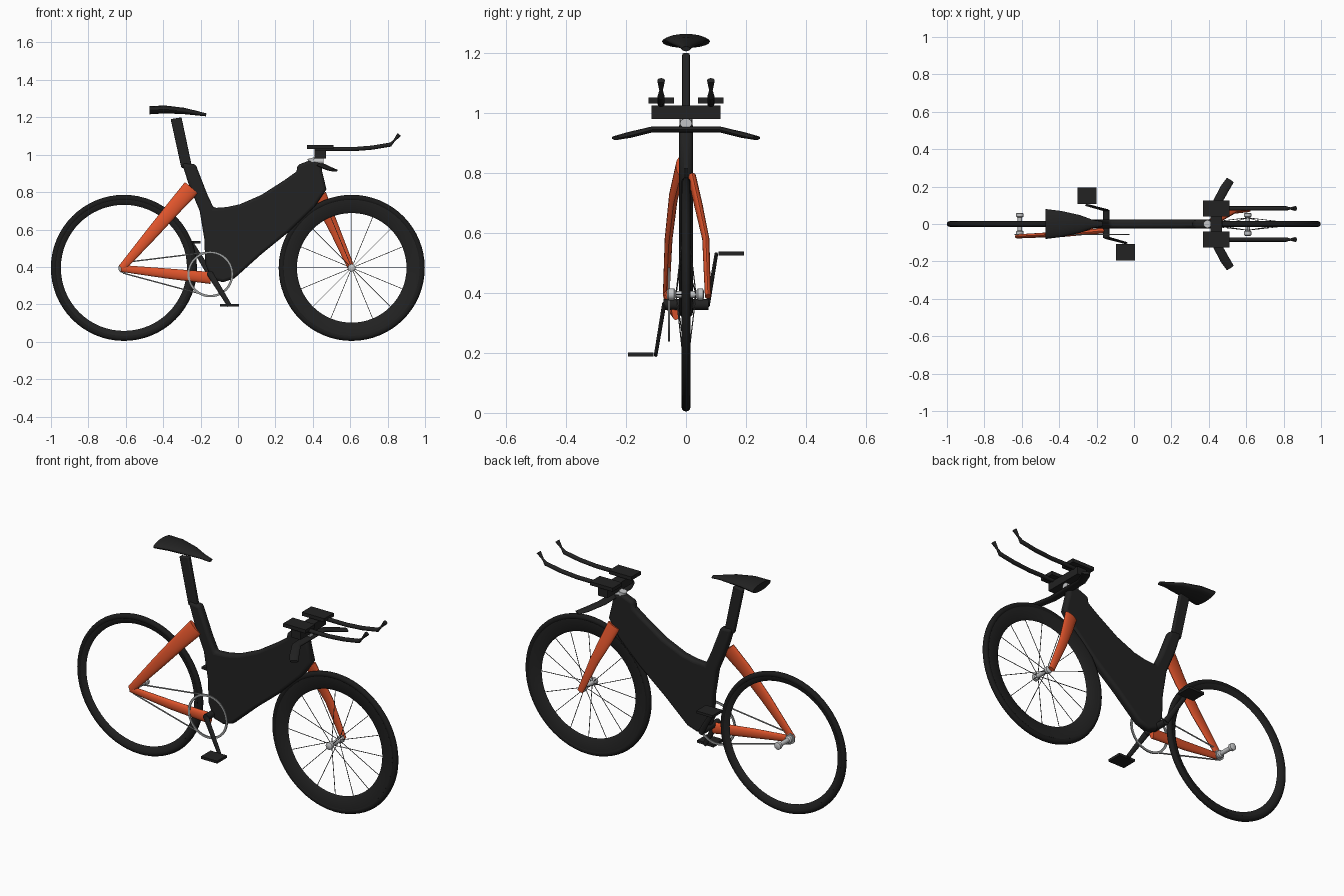
import bpy, bmesh, math
from mathutils import Vector

if "Cube" in bpy.data.objects:
    bpy.data.objects.remove(bpy.data.objects["Cube"])


def material(name, colour, rough=0.5):
    m = bpy.data.materials.new(name)
    m.use_nodes = True
    m.diffuse_color = (*colour, 1)
    bsdf = m.node_tree.nodes["Principled BSDF"]
    bsdf.inputs["Base Color"].default_value = (*colour, 1)
    bsdf.inputs["Roughness"].default_value = rough
    return m


BLACK = material("frame black", (0.016, 0.016, 0.016))
RUBBER = material("tyre black", (0.011, 0.011, 0.011))
ORANGE = material("orange paint", (0.75, 0.09, 0.025))
SILVER = material("silver metal", (0.55, 0.56, 0.57))
STEEL = material("chain grey", (0.33, 0.34, 0.34))
SPOKE = material("spoke grey", (0.1, 0.1, 0.1))


def finish(name, bm, mat, smooth=True):
    bmesh.ops.recalc_face_normals(bm, faces=bm.faces)
    mesh = bpy.data.meshes.new(name)
    bm.to_mesh(mesh)
    bm.free()
    mesh.materials.append(mat)
    ob = bpy.data.objects.new(name, mesh)
    bpy.context.collection.objects.link(ob)
    if smooth:
        bpy.ops.object.select_all(action="DESELECT")
        bpy.context.view_layer.objects.active = ob
        ob.select_set(True)
        bpy.ops.object.shade_smooth_by_angle(angle=math.radians(40))
    return ob


def bridge(bm, rings):
    for a, b in zip(rings, rings[1:]):
        for i in range(len(a)):
            j = (i + 1) % len(a)
            bm.faces.new((a[i], a[j], b[j], b[i]))
    bm.faces.new(rings[0])
    bm.faces.new(rings[-1])


def tube(name, path, sizes, mat, ref=(0, 1, 0), sides=16):
    """Elliptical tube; each size is (radius along ref, radius across ref)."""
    bm = bmesh.new()
    pts = [Vector(p) for p in path]
    rings = []
    for i, p in enumerate(pts):
        t = (pts[min(i + 1, len(pts) - 1)] - pts[max(i - 1, 0)]).normalized()
        across = t.cross(Vector(ref)).normalized()
        along = across.cross(t)
        a, b = sizes[i] if isinstance(sizes, list) else sizes
        angles = [math.tau * k / sides for k in range(sides)]
        rings.append([bm.verts.new(p + along * a * math.cos(w) + across * b * math.sin(w))
                      for w in angles])
    bridge(bm, rings)
    return finish(name, bm, mat)


def lathe(name, centre, profile, mat, steps=64):
    """Closed (radius, y) profile turned around the y axis."""
    bm = bmesh.new()
    c = Vector(centre)
    rings = []
    for k in range(steps):
        w = math.tau * k / steps
        rings.append([bm.verts.new(c + Vector((r * math.cos(w), y, r * math.sin(w))))
                      for r, y in profile])
    n = len(profile)
    for k in range(steps):
        a, b = rings[k], rings[(k + 1) % steps]
        for i in range(n):
            bm.faces.new((a[i], a[(i + 1) % n], b[(i + 1) % n], b[i]))
    return finish(name, bm, mat)


def plate(name, outline, half, mat, bevel):
    """Side outline in x and z, thickened along y."""
    bm = bmesh.new()
    bridge(bm, [[bm.verts.new((x, y, z)) for x, z in outline] for y in (-half, half)])
    ob = finish(name, bm, mat)
    mod = ob.modifiers.new("rounded edges", "BEVEL")
    mod.width, mod.segments = bevel, 4
    mod.limit_method, mod.angle_limit = "ANGLE", math.radians(60)
    return ob


def box(name, centre, size, mat):
    bm = bmesh.new()
    bmesh.ops.create_cube(bm, size=1)
    for v in bm.verts:
        v.co = Vector(centre) + Vector(a * b for a, b in zip(v.co, size))
    return finish(name, bm, mat, False)


# Wheels: tyre, rim and a dumbbell hub
AXLE = 0.395
for side, x, inner in (("rear", -0.61, 0.337), ("front", 0.608, 0.293)):
    ring = [(0.374 + 0.0165 * math.cos(math.tau * k / 12), 0.0155 * math.sin(math.tau * k / 12))
            for k in range(12)]
    lathe(side + "_tyre", (x, 0, AXLE), ring, RUBBER)
    mid = inner + 0.012
    lathe(side + "_rim", (x, 0, AXLE),
          [(inner, 0), (mid, 0.009), (0.364, 0.012), (0.364, -0.012), (mid, -0.009)], BLACK)
    ys = (-0.064, -0.058, -0.04, -0.034, 0.034, 0.04, 0.056, 0.06)
    radii = (0.012, 0.02, 0.02, 0.012, 0.012, 0.02, 0.02, 0.012)
    tube(side + "_hub", [(x, y, AXLE) for y in ys], [(r, r) for r in radii], SILVER, (0, 0, 1))

for k in range(16):
    w = math.tau * k / 16
    c, s = math.cos(w), math.sin(w)
    y = 0.032 if k % 2 else -0.032
    tube("front_spoke", [(0.608 + 0.012 * c, y, AXLE + 0.012 * s),
                         (0.608 + 0.3 * c, 0, AXLE + 0.3 * s)], (0.0018, 0.0018), SPOKE, sides=6)

# Frame body and seat post
plate("frame_body", [
    (-0.30, 0.955), (-0.227, 0.95), (-0.165, 0.79), (-0.13, 0.715), (-0.06, 0.72), (0.01, 0.735),
    (0.125, 0.785), (0.25, 0.865), (0.313, 0.91), (0.318, 0.945), (0.39, 0.972), (0.445, 0.955),
    (0.45, 0.91), (0.473, 0.815), (0.41, 0.72), (0.275, 0.59), (0.125, 0.468), (-0.02, 0.338),
    (-0.08, 0.318), (-0.14, 0.335), (-0.175, 0.415), (-0.18, 0.55), (-0.205, 0.70),
    (-0.26, 0.83)], 0.023, BLACK, 0.016)
plate("seat_post", [(-0.36, 1.19), (-0.302, 1.2), (-0.245, 0.93), (-0.303, 0.93)],
      0.0125, BLACK, 0.006)

# Saddle: lens sections from the wide tail to the narrow nose
tube("saddle",
     [(-0.473, 0, 1.238), (-0.39, 0, 1.242), (-0.29, 0, 1.234), (-0.22, 0, 1.222), (-0.17, 0, 1.213)],
     [(0.08, 0.022), (0.07, 0.021), (0.048, 0.017), (0.022, 0.012), (0.014, 0.008)], BLACK, sides=20)

# One-sided orange stays and fork blade
tube("seat_stay", [(-0.622, -0.066, 0.393), (-0.46, -0.058, 0.58), (-0.34, -0.042, 0.72), (-0.25, -0.018, 0.822)],
     [(0.011, 0.02), (0.013, 0.033), (0.015, 0.04), (0.016, 0.046)], ORANGE)
tube("chain_stay", [(-0.625, -0.066, 0.392), (-0.38, -0.056, 0.365), (-0.145, -0.034, 0.341)],
     [(0.010, 0.018), (0.013, 0.027), (0.014, 0.032)], ORANGE)
tube("fork_blade", [(0.435, 0.02, 0.785), (0.475, 0.042, 0.69), (0.525, 0.066, 0.58), (0.608, 0.073, 0.388)],
     [(0.014, 0.038), (0.014, 0.034), (0.012, 0.027), (0.010, 0.018)], ORANGE)

# Chainring, rear cog and the two chain runs
CX, CZ, CY = -0.148, 0.361, -0.057
lathe("chainring", (CX, CY, CZ), [(0.111, -0.003), (0.123, -0.003), (0.123, 0.003), (0.111, 0.003)], STEEL)
for name, s in (("upper_chain", 1), ("lower_chain", -1)):
    tube(name, [(-0.615, CY, AXLE + 0.028 * s), (CX, CY, CZ + 0.119 * s)], (0.003, 0.004), STEEL, sides=6)
lathe("rear_cog", (-0.612, CY, AXLE), [(0.012, -0.003), (0.028, -0.003), (0.028, 0.003), (0.012, 0.003)], STEEL, 24)

# Cranks and pedals, opposite each other
tube("crank_axle", [(CX, -0.075, CZ), (CX, 0.075, CZ)], (0.018, 0.018), BLACK, (0, 0, 1))
for side, s in (("left", 1), ("right", -1)):
    end = (CX - 0.103 * s, 0.101 * s, CZ + 0.168 * s)
    tube(side + "_crank", [(CX, 0.073 * s, CZ), end], [(0.007, 0.017), (0.006, 0.012)], BLACK, sides=12)
    box(side + "_pedal", (end[0], 0.151 * s, end[2] + 0.002), (0.102, 0.086, 0.014), BLACK)

# Stem and cockpit
tube("steerer", [(0.405, 0, 0.93), (0.392, 0, 0.982)], (0.021, 0.021), SILVER)
tube("stem", [(0.395, 0, 0.967), (0.458, 0, 0.965)], (0.02, 0.016), SILVER)
tube("base_bar",
     [(0.515, -0.235, 0.916), (0.485, -0.19, 0.926), (0.445, -0.115, 0.944),
      (0.445, 0.115, 0.944), (0.485, 0.19, 0.926), (0.515, 0.235, 0.916)],
     [(0.007, 0.022)] + [(0.01, 0.025)] * 4 + [(0.007, 0.022)], BLACK, (0, 0, 1))
box("pad_bridge", (0.44, 0, 1.002), (0.06, 0.23, 0.044), BLACK)
for side, s in (("left", 1), ("right", -1)):
    y = 0.083 * s
    box(side + "_arm_pad", (0.44, y, 1.041), (0.14, 0.085, 0.02), BLACK)
    tube(side + "_extension",
         [(0.41, y, 1.03), (0.62, y, 1.03), (0.72, y, 1.038), (0.815, y, 1.054),
          (0.835, y, 1.075), (0.862, y, 1.108)],
         [(0.012, 0.011)] * 4 + [(0.006, 0.005), (0.013, 0.012)], BLACK, sides=12)
